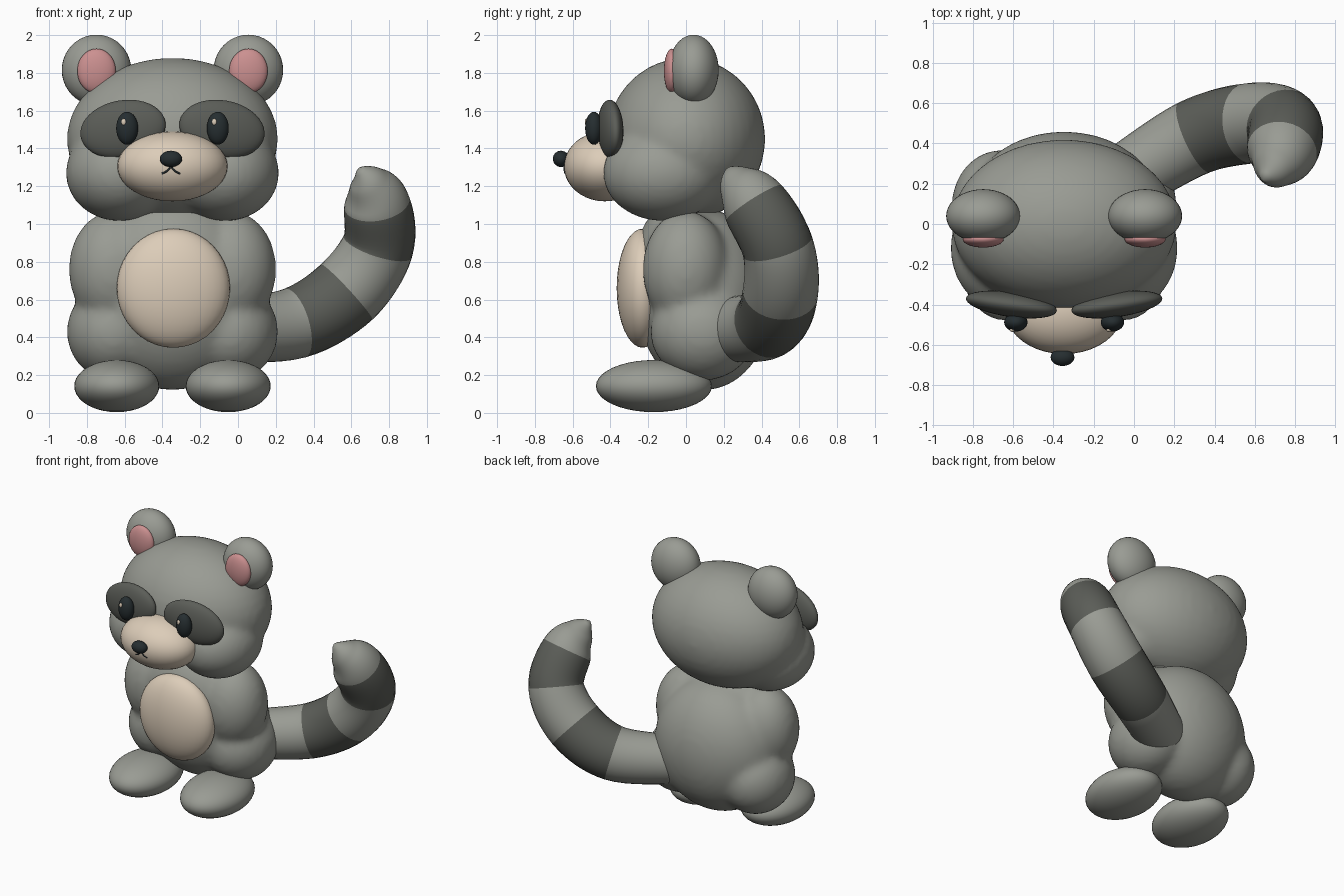
import bpy, bmesh, math
from mathutils import Vector, Matrix

if "Cube" in bpy.data.objects:
    bpy.data.objects.remove(bpy.data.objects["Cube"], do_unlink=True)

CX = -0.347  # centre line of the body; the tail fills the other side


def material(name, rgb):
    m = bpy.data.materials.new(name)
    m.use_nodes = True
    m.diffuse_color = (*rgb, 1)
    m.node_tree.nodes["Principled BSDF"].inputs["Base Color"].default_value = (*rgb, 1)
    return m


GREY = material("grey_fur", (0.32, 0.33, 0.295))
DARK = material("dark_fur", (0.105, 0.11, 0.097))
CREAM = material("cream_fur", (0.72, 0.61, 0.485))
PINK = material("pink_ear", (0.60, 0.28, 0.28))
BLACK = material("black_shine", (0.019, 0.027, 0.03))


def finish(name, bm, *mats):
    me = bpy.data.meshes.new(name)
    bmesh.ops.recalc_face_normals(bm, faces=bm.faces[:])
    bm.to_mesh(me)
    bm.free()
    me.shade_smooth()
    for m in mats:
        me.materials.append(m)
    ob = bpy.data.objects.new(name, me)
    bpy.context.collection.objects.link(ob)
    return ob


def add_ellipsoid(bm, loc, radii, rot=(0, 0, 0), seg=40):
    """Ellipsoid, with x measured from the centre line."""
    spin = Matrix.Identity(4)
    for angle, axis in zip(rot, "XYZ"):
        spin = Matrix.Rotation(math.radians(angle), 4, axis) @ spin
    mat = Matrix.Translation((CX + loc[0], loc[1], loc[2])) @ spin @ Matrix.Diagonal((*radii, 1))
    bmesh.ops.create_uvsphere(bm, u_segments=seg, v_segments=seg // 2, radius=1, matrix=mat)


def ellipsoid(name, mat, loc, radii, rot=(0, 0, 0), seg=40):
    bm = bmesh.new()
    add_ellipsoid(bm, loc, radii, rot, seg)
    return finish(name, bm, mat)


def pair(name, mat, loc, radii, rot=(0, 0, 0), seg=40):
    for side, s in (("left", 1), ("right", -1)):
        ellipsoid(f"{side}_{name}", mat, (s * loc[0], loc[1], loc[2]), radii,
                  (rot[0], s * rot[1], s * rot[2]), seg)


def blend(name, mat, middle, sides, smooth):
    """Fuse ellipsoids into one soft form."""
    bm = bmesh.new()
    for loc, radii in middle:
        add_ellipsoid(bm, loc, radii)
    for loc, radii in sides:
        for s in (1, -1):
            add_ellipsoid(bm, (s * loc[0], loc[1], loc[2]), radii)
    ob = finish(name, bm, mat)
    remesh = ob.modifiers.new("fuse", 'REMESH')
    remesh.mode = 'VOXEL'
    remesh.voxel_size = 0.022
    remesh.use_smooth_shade = True
    soft = ob.modifiers.new("soften", 'SMOOTH')
    soft.factor = 0.5
    soft.iterations = smooth


# Body: core, chest, shoulders and haunches
blend("body", GREY,
      [((0, 0.10, 0.60), (0.47, 0.36, 0.48)), ((0, -0.01, 0.80), (0.40, 0.26, 0.34))],
      [((0.31, 0.00, 0.76), (0.24, 0.23, 0.31)), ((0.31, 0.09, 0.43), (0.25, 0.28, 0.26))], 14)
ellipsoid("belly", CREAM, (0.005, -0.23, 0.66), (0.30, 0.137, 0.315))
pair("foot", GREY, (0.295, -0.17, 0.142), (0.225, 0.307, 0.138))

# Head: dome and cheeks
blend("head", GREY,
      [((0, 0.0, 1.45), (0.56, 0.42, 0.43))],
      [((0.28, -0.12, 1.27), (0.285, 0.32, 0.255))], 10)

# Ears
pair("ear", GREY, (0.402, 0.04, 1.815), (0.184, 0.133, 0.187))
pair("inner_ear", PINK, (0.402, -0.075, 1.81), (0.102, 0.042, 0.118))

# Face
pair("eye_patch", DARK, (0.262, -0.40, 1.502), (0.23, 0.062, 0.153), (0, 10, 8))
pair("eye", BLACK, (0.24, -0.488, 1.507), (0.058, 0.046, 0.087), seg=28)
for side, s in (("left", 1), ("right", -1)):
    ellipsoid(f"{side}_eye_glint", CREAM, (s * 0.24 - 0.018, -0.527, 1.54), (0.013, 0.009, 0.018), seg=14)
ellipsoid("muzzle", CREAM, (0, -0.43, 1.305), (0.292, 0.216, 0.185))
ellipsoid("nose", BLACK, (-0.008, -0.662, 1.345), (0.059, 0.043, 0.043), seg=28)

# Mouth: two fine strokes meeting under the nose
mouth = bpy.data.curves.new("mouth", 'CURVE')
mouth.dimensions = '3D'
mouth.bevel_depth = 0.005
mouth.bevel_resolution = 2
mouth.materials.append(BLACK)
for s in (1, -1):
    stroke = mouth.splines.new('POLY')
    path = [(0.0, -0.646, 1.315), (0.008, -0.644, 1.293), (0.026, -0.642, 1.277), (0.048, -0.637, 1.267)]
    stroke.points.add(len(path) - 1)
    for p, (x, y, z) in zip(stroke.points, path):
        p.co = (CX - 0.008 + s * x, y, z, 1)
bpy.context.collection.objects.link(bpy.data.objects.new("mouth", mouth))

# Tail: tapered tube through (x, y, z, radius) stations, banded by station
STATIONS = [Vector(p) for p in (
    (-0.05, 0.22, 0.44, 0.17), (0.30, 0.43, 0.475, 0.19), (0.575, 0.50, 0.64, 0.20),
    (0.74, 0.485, 0.88, 0.19), (0.735, 0.36, 1.11, 0.175), (0.69, 0.27, 1.225, 0.105),
    (0.65, 0.23, 1.285, 0.03))]
BANDS = (0, 1, 0, 1, 0, 0)
STEPS, SIDES = 8, 32


def spline(i, t):
    last = len(STATIONS) - 1
    a, b, c, d = (STATIONS[min(max(k, 0), last)] for k in range(i - 1, i + 3))
    return 0.5 * (2 * b + (c - a) * t + (2 * a - 5 * b + 4 * c - d) * t * t
                  + (3 * b - a - 3 * c + d) * t ** 3)


samples = [spline(i, k / STEPS) for i in range(len(BANDS)) for k in range(STEPS)] + [STATIONS[-1]]
bm = bmesh.new()
rings = []
for n, p in enumerate(samples):
    ahead, behind = samples[min(n + 1, len(samples) - 1)], samples[max(n - 1, 0)]
    along = (ahead - behind).xyz.normalized()
    u = along.cross(Vector((0.5, -1, 0.2))).normalized()
    v = along.cross(u)
    angles = [2 * math.pi * k / SIDES for k in range(SIDES)]
    rings.append([bm.verts.new(p.xyz + p.w * (u * math.cos(a) + v * math.sin(a))) for a in angles])
for n in range(len(rings) - 1):
    for k in range(SIDES):
        j = (k + 1) % SIDES
        f = bm.faces.new((rings[n][k], rings[n][j], rings[n + 1][j], rings[n + 1][k]))
        f.material_index = BANDS[n // STEPS]
bm.faces.new(rings[0])
# rounded tip
tip = bm.verts.new(samples[-1].xyz + along * 0.018)
for k in range(SIDES):
    bm.faces.new((rings[-1][k], rings[-1][(k + 1) % SIDES], tip))
finish("tail", bm, GREY, DARK)
